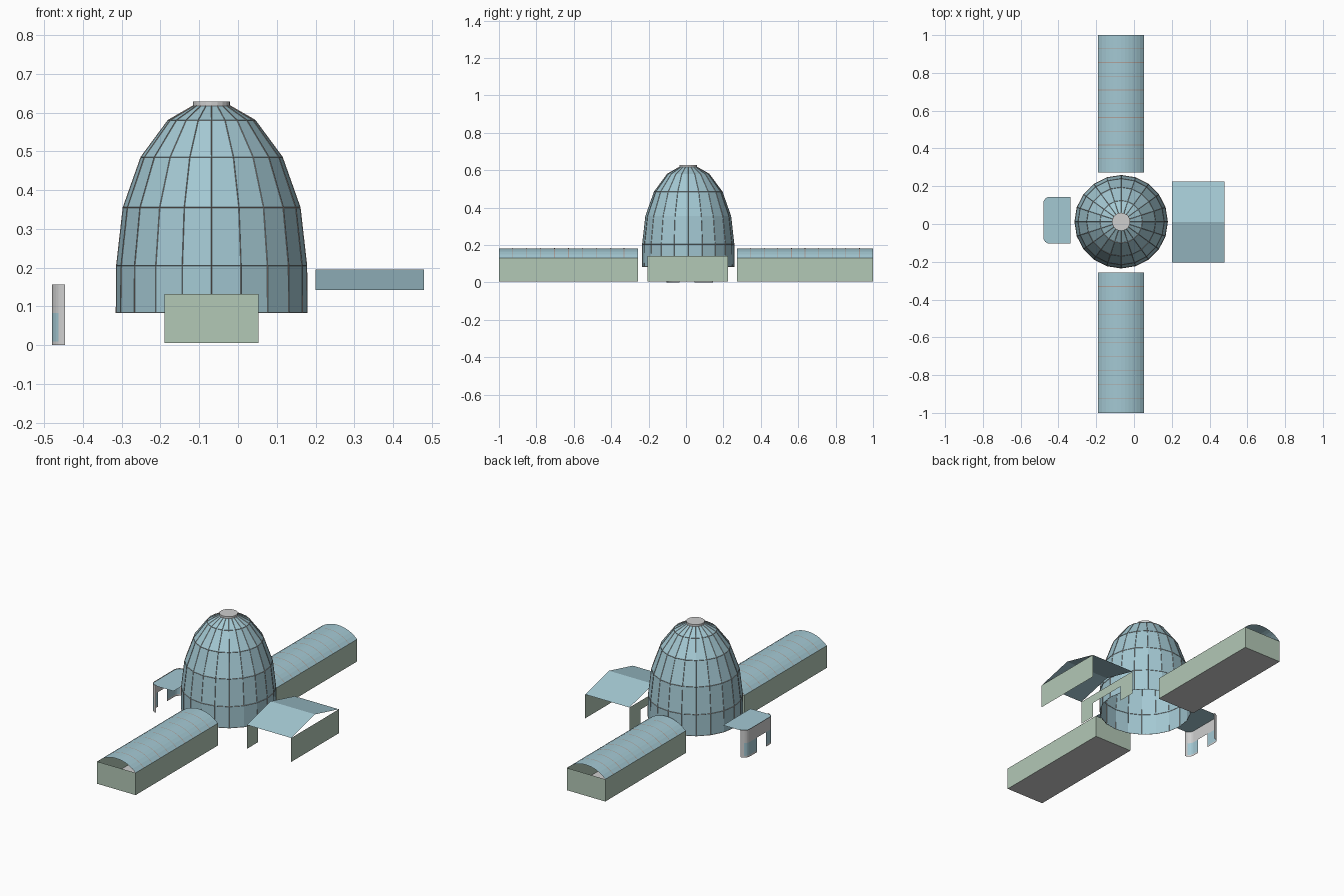
import bpy
import bmesh
from math import sin, cos, pi, radians

if "Cube" in bpy.data.objects:
    bpy.data.objects.remove(bpy.data.objects["Cube"])


def material(name, r, g, b):
    m = bpy.data.materials.new(name)
    m.use_nodes = True
    m.diffuse_color = (r, g, b, 1)
    m.node_tree.nodes["Principled BSDF"].inputs["Base Color"].default_value = (r, g, b, 1)
    return m


GLASS = material("pale_blue_glass", 0.37, 0.58, 0.65)
GREEN = material("sage_wall", 0.45, 0.58, 0.47)
GREY = material("light_grey", 0.62, 0.62, 0.62)
RIB = material("warm_grey_rib", 0.42, 0.36, 0.33)


def make(name, verts, faces, *mats):
    me = bpy.data.meshes.new(name)
    me.from_pydata(verts, [], faces)
    for m in mats:
        me.materials.append(m)
    ob = bpy.data.objects.new(name, me)
    bpy.context.collection.objects.link(ob)
    return ob


def grid(name, rows, mat, closed=False):
    """Skin neighbouring rows of points with quads."""
    n = len(rows[0])
    cols = n if closed else n - 1
    faces = [(r * n + c, r * n + (c + 1) % n, (r + 1) * n + (c + 1) % n, (r + 1) * n + c)
             for r in range(len(rows) - 1) for c in range(cols)]
    return make(name, [p for row in rows for p in row], faces, mat)


# Faceted glass dome, open underneath, with a lattice of thin ribs
CX, CY, SIDES = -0.068, 0.012, 20
PROFILE = [(0.246, 0.083), (0.245, 0.205), (0.228, 0.355),
           (0.182, 0.485), (0.112, 0.58), (0.046, 0.618)]


def ring(radius, z):
    return [(CX + radius * sin(2 * pi * i / SIDES), CY - radius * cos(2 * pi * i / SIDES), z)
            for i in range(SIDES)]


rings = [ring(r, z) for r, z in PROFILE]
grid("dome_glass", rings, GLASS, closed=True)
lattice = grid("dome_ribs", rings, RIB, closed=True)
wire = lattice.modifiers.new("thin_ribs", 'WIREFRAME')
wire.thickness = 0.003
wire.offset = 0
wire.use_even_offset = False

bpy.ops.mesh.primitive_cylinder_add(vertices=SIDES, radius=0.048, depth=0.013,
                                    location=(CX, CY, 0.6215))
cap = bpy.context.object
cap.name = "dome_cap"
cap.data.materials.append(GREY)


# Long wings: open-topped box under a shallow vaulted roof
X0, X1, BASE, EAVE, RISE = -0.19, 0.053, 0.005, 0.132, 0.05
HALF = (X1 - X0) / 2
ARC_R = (HALF ** 2 + RISE ** 2) / (2 * RISE)
MID = (X0 + X1) / 2


def vault(y, lift=0.0, steps=12):
    pts = []
    for i in range(steps + 1):
        x = -HALF + 2 * HALF * i / steps
        z = (ARC_R ** 2 - x * x) ** 0.5 - ARC_R + RISE
        pts.append((MID + x, y, EAVE + z + lift))
    return pts


def wing(name, ya, yb):
    corners = [(X0, ya), (X1, ya), (X1, yb), (X0, yb)]
    verts = [(x, y, z) for z in (BASE, EAVE) for x, y in corners]
    walls = [(i, (i + 1) % 4, 4 + (i + 1) % 4, 4 + i) for i in range(4)]
    box = make(name + "_walls", verts, walls + [(3, 2, 1, 0)], GREEN, GREY)
    box.data.polygons[4].material_index = 1
    bays = 10
    ys = [ya + (yb - ya) * i / bays for i in range(bays + 1)]
    grid(name + "_roof", [vault(y) for y in ys], GLASS)
    for k, y in enumerate(ys[1:-1], 1):
        grid(f"{name}_roof_rib_{k}",
             [vault(y - 0.002, 0.001), vault(y + 0.002, 0.001)], RIB)


wing("front_wing", -1.0, -0.257)
wing("back_wing", 0.273, 1.0)


# Gabled shelter on the left: two end walls and a pitched roof
HX0, HX1, HY0, HY1 = 0.2, 0.48, -0.205, 0.225
HTOP, RIDGE, BEAM = 0.142, 0.195, 0.092
ridge_y = (HY0 + HY1) / 2
grid("shelter_roof", [[(x, HY0, HTOP), (x, ridge_y, RIDGE), (x, HY1, HTOP)]
                      for x in (HX0, HX1)], GLASS)
grid("shelter_outer_wall", [[(HX1, HY0, z), (HX1, HY1, z)] for z in (BASE, HTOP)], GREEN)

# Inner wall is an archway: two legs and a beam
leg = 0.1
outline = [(HY0, BASE), (HY0 + leg, BASE), (HY0 + leg, BEAM), (HY1 - leg, BEAM),
           (HY1 - leg, BASE), (HY1, BASE), (HY1, HTOP), (HY0, HTOP)]
make("shelter_inner_wall", [(HX0, y, z) for y, z in outline], [tuple(range(8))], GREEN)


# Entrance kiosk on the right: rounded wall with a doorway and a flat roof
KX, KY0, KY1, RAD = -0.48, -0.104, 0.144, 0.034


def corner(cy, sign):
    return [(KX + RAD - RAD * sin(radians(a)), cy + sign * RAD * cos(radians(a)))
            for a in range(0, 91, 15)]


lower = corner(KY0 + RAD, -1)
upper = corner(KY1 - RAD, 1)[::-1]
doorway = [(KX, -0.035), (KX, 0.045)]
path = lower + doorway + upper
LEVELS = [0.0, 0.01, 0.083, 0.157]
verts = [(x, y, z) for z in LEVELS for x, y in path]
n = len(path)
door = len(lower)
faces = [(r * n + c, r * n + c + 1, (r + 1) * n + c + 1, (r + 1) * n + c)
         for r in range(3) for c in range(n - 1) if r == 2 or c != door]
kiosk = make("kiosk_wall", verts, faces, GREY, GLASS)
for f in kiosk.data.polygons:
    if f.center.x < KX + RAD / 2 and LEVELS[1] < f.center.z < LEVELS[2]:
        f.material_index = 1

roof = [(-0.335, KY0)] + lower + upper + [(-0.335, KY1)]
make("kiosk_roof", [(x, y, 0.153) for x, y in roof], [tuple(range(len(roof)))], GLASS)

# Make every sheet face consistently
for ob in bpy.context.collection.objects:
    if ob.type == 'MESH' and ob.data.materials and ob.data.materials[0] in (GLASS, GREEN, GREY, RIB):
        bm = bmesh.new()
        bm.from_mesh(ob.data)
        bmesh.ops.recalc_face_normals(bm, faces=bm.faces)
        if "roof" in ob.name and sum(f.normal.z for f in bm.faces) < 0:
            bmesh.ops.reverse_faces(bm, faces=bm.faces)
        bm.to_mesh(ob.data)
        bm.free()
